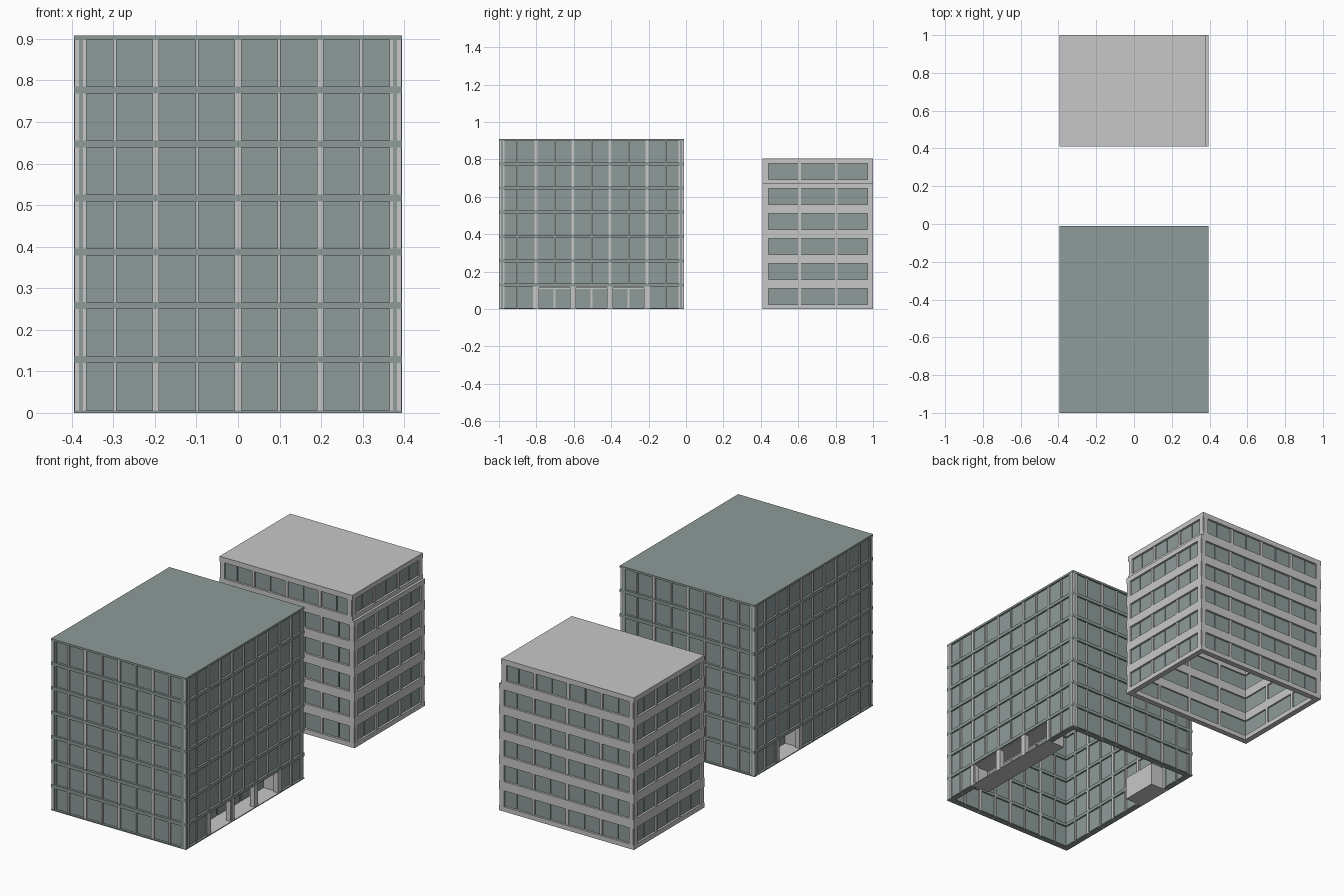
import bpy, bmesh
from mathutils import Vector, Matrix

cube = bpy.data.objects.get("Cube")
if cube:
    bpy.data.objects.remove(cube, do_unlink=True)


def material(name, rgb):
    m = bpy.data.materials.new(name)
    m.use_nodes = True
    m.diffuse_color = (*rgb, 1)
    m.node_tree.nodes["Principled BSDF"].inputs["Base Color"].default_value = (*rgb, 1)
    return m


GREEN = material("grey green glass", (0.27, 0.33, 0.32))
GREY = material("pale concrete", (0.58, 0.575, 0.575))


def add_box(bm, a, b):
    a, b = Vector(a), Vector(b)
    size = [abs(v) for v in b - a]
    bmesh.ops.create_cube(bm, size=1, matrix=Matrix.Translation((a + b) / 2) @ Matrix.Diagonal((*size, 1)))


class Part:
    """Collects boxes into one named object of one colour."""

    def __init__(self, name, mat):
        self.name, self.mat, self.bm = name, mat, bmesh.new()

    def box(self, a, b):
        add_box(self.bm, a, b)

    def finish(self):
        mesh = bpy.data.meshes.new(self.name)
        bmesh.ops.recalc_face_normals(self.bm, faces=self.bm.faces)
        self.bm.to_mesh(mesh)
        self.bm.free()
        mesh.materials.append(self.mat)
        bpy.context.collection.objects.link(bpy.data.objects.new(self.name, mesh))


class Side:
    """A wall plane: u runs along it, d is the depth inward, z is up."""

    def __init__(self, name, corner, along, inward, length):
        self.name, self.length = name, length
        self.o, self.u, self.n = (Vector((*v, 0)) for v in (corner, along, inward))

    def box(self, part, u0, u1, d0, d1, z0, z1):
        a = self.o + self.u * u0 + self.n * d0
        b = self.o + self.u * u1 + self.n * d1
        part.box((a.x, a.y, z0), (b.x, b.y, z1))


def four_sides(x0, x1, y0, y1):
    w, l = x1 - x0, y1 - y0
    return [Side("front", (x0, y0), (1, 0), (0, 1), w),
            Side("back", (x0, y1), (1, 0), (0, -1), w),
            Side("right", (x1, y0), (0, 1), (-1, 0), l),
            Side("left", (x0, y0), (0, 1), (1, 0), l)]


# Large glazed building
X, Y0, Y1, TOP = 0.395, -1.0, -0.01, 0.908
FLOORS, PITCH, DEPTH = 7, 0.1297, 0.03
glass = Part("tower_glass_panels", GREEN)
bands = Part("tower_floor_bands", GREEN)
columns = Part("tower_columns", GREY)
lobby = Part("tower_entrance_recess", GREY)
doors = Part("tower_entrance_glass", GREEN)
roof = Part("tower_roof", GREEN)
roof.box((-X, Y0, TOP - 0.011), (X, Y1, TOP))

entrances = {"right": (2, 8), "left": (6, 8)}
for s in four_sides(-X, X, Y0, Y1):
    bays = round(s.length / 0.099)
    step = s.length / bays
    e0, e1 = entrances.get(s.name, (99, 99))
    # Glass panels, left out at the entrance
    for i in range(bays):
        for k in range(FLOORS):
            if not (k == 0 and e0 <= i < e1):
                s.box(glass, i * step, i * step + step, 0.012, 0.022, k * PITCH, (k + 1) * PITCH)
                # Raised pane in each bay
                s.box(glass, i * step + 0.007, (i + 1) * step - 0.007, 0.009, 0.013,
                      k * PITCH + 0.009, (k + 1) * PITCH - 0.01)
    # Columns, every second one wider
    for i in range(bays + 1):
        half = 0.008 if i % 2 == 0 else 0.004
        u = min(max(i * step, half + 0.001), s.length - half - 0.001)
        if i in (0, bays):
            half, u = 0.003, min(max(i * step, 0.004), s.length - 0.004)
        base = PITCH if e0 < i < e1 and i % 2 else 0
        s.box(columns, u - half, u + half, 0.003, DEPTH, base, TOP - 0.011)
        if e0 <= i <= e1 and i % 2 == 0:
            s.box(columns, u - 0.016, u + 0.016, 0.004, DEPTH, 0, PITCH - 0.008)
    # Floor bands
    for k in range(1, FLOORS):
        s.box(bands, 0, s.length, 0, DEPTH, k * PITCH - 0.010, k * PITCH + 0.007)
    edges = [(0, e0 * step), (e1 * step, s.length)] if e0 < 99 else [(0, s.length)]
    for u0, u1 in edges:
        s.box(bands, u0, u1, 0, DEPTH, 0, 0.006)
    # Recessed entrance with floor, ceiling, end walls and glazed back
    if e0 < 99:
        u0, u1, deep = e0 * step, e1 * step, 0.1
        s.box(lobby, u0, u1, 0, deep, 0, 0.005)
        s.box(lobby, u0, u1, 0.01, deep, PITCH - 0.014, PITCH - 0.008)
        s.box(lobby, u0, u1, deep, deep + 0.006, 0, PITCH - 0.008)
        for u in (u0, u1 - 0.006):
            s.box(lobby, u, u + 0.006, 0.012, deep, 0, PITCH - 0.008)
        for i in range(e0, e1):
            s.box(doors, i * step + 0.006, (i + 1) * step - 0.006, deep - 0.005, deep + 0.001, 0.005, 0.106)

# Small concrete building
B0, B1, BTOP, STOREY = 0.41, 1.0, 0.805, 0.1335
LEDGE = 5 * STOREY + 0.004
walls = Part("block_wall_bands", GREY)
piers = Part("block_piers", GREY)
windows = Part("block_windows", GREEN)
block_roof = Part("block_roof", GREY)
block_roof.box((-X, B0, BTOP - 0.024), (X - 0.013, B1, BTOP))
# Narrow ledge below the set back top storey
block_roof.box((X - 0.045, B0, LEDGE - 0.02), (X, B1, LEDGE))

for right_edge, levels in ((X, range(5)), (X - 0.013, [5])):
    for s in four_sides(-X, right_edge, B0, B1):
        modules = round(s.length / 0.197)
        step = s.length / modules
        for k in levels:
            low = k * STOREY + 0.025
            high = low + 0.085
            start = LEDGE if k == 5 else k * STOREY
            end = BTOP if k == 5 else (LEDGE if k == 4 else (k + 1) * STOREY)
            s.box(walls, 0, s.length, 0, DEPTH, start, low)
            s.box(walls, 0, s.length, 0, DEPTH, high, end)
            s.box(windows, 0.005, s.length - 0.005, 0.017, 0.022, low, high)
            for i in range(modules + 1):
                u0 = max(i * step - 0.008, 0)
                u1 = min(i * step + 0.008, s.length)
                s.box(piers, u0, u1, 0.004, DEPTH, low, high)
            # Two panes in each module with a narrow gap between
            for i in range(modules):
                mid = (i + 0.5) * step
                for a, b in ((i * step + 0.008, mid - 0.002), (mid + 0.002, (i + 1) * step - 0.008)):
                    s.box(windows, a, b, 0.011, 0.018, low, high)

for part in (glass, bands, columns, lobby, doors, roof, walls, piers, windows, block_roof):
    part.finish()
